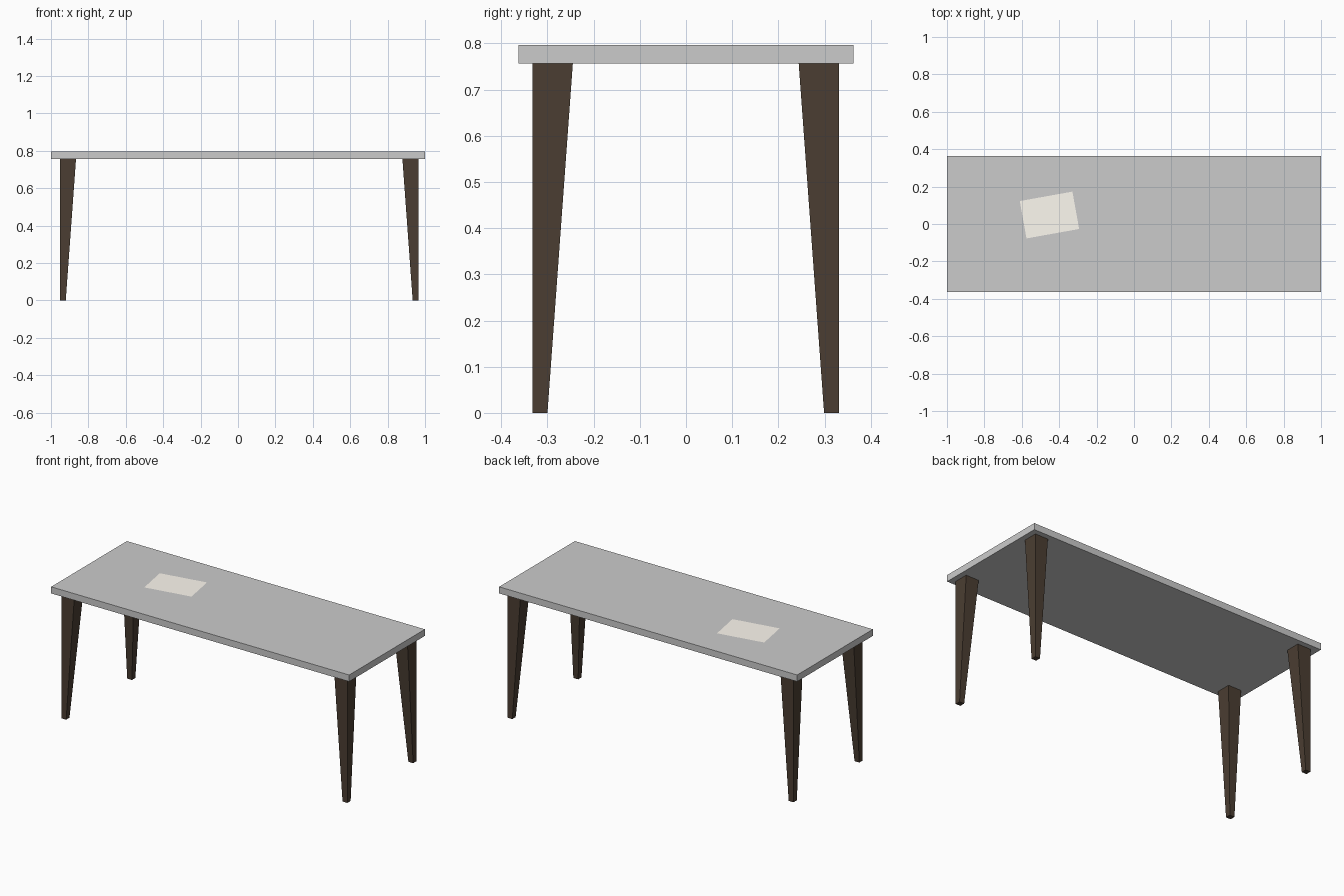
import bpy, bmesh
from math import radians
from mathutils import Matrix, Vector

if "Cube" in bpy.data.objects:
    bpy.data.objects.remove(bpy.data.objects["Cube"])


def material(name, rgb):
    mat = bpy.data.materials.new(name)
    mat.diffuse_color = (*rgb, 1)
    mat.use_nodes = True
    mat.node_tree.nodes["Principled BSDF"].inputs["Base Color"].default_value = mat.diffuse_color
    return mat


def add_object(name, bm, mat=None):
    bmesh.ops.recalc_face_normals(bm, faces=bm.faces)
    mesh = bpy.data.meshes.new(name)
    bm.to_mesh(mesh)
    bm.free()
    if mat:
        mesh.materials.append(mat)
    obj = bpy.data.objects.new(name, mesh)
    bpy.context.collection.objects.link(obj)
    return obj


dark_wood = material("dark_wood", (0.07, 0.048, 0.032))
paper = material("paper", (1.0, 0.96, 0.88))

TOP, UNDER = 0.797, 0.757

# Table top slab
bm = bmesh.new()
bmesh.ops.create_cube(bm, size=1)
bmesh.ops.scale(bm, vec=(2, 0.726, TOP - UNDER), verts=bm.verts)
bmesh.ops.translate(bm, vec=(0, 0, (TOP + UNDER) / 2), verts=bm.verts)
add_object("table_top", bm)

# Tapered legs: outer faces vertical, inner faces slope towards the foot
TOP_W, FOOT_W = 0.087, 0.032
for side, sx, x in (("left", -1, -0.953), ("right", 1, 0.966)):
    for end, sy, y in (("front", -1, -0.332), ("back", 1, 0.331)):
        bm = bmesh.new()
        bmesh.ops.create_cube(bm, size=1)
        for v in bm.verts:
            w = TOP_W if v.co.z > 0 else FOOT_W
            inset_x = 0 if v.co.x * sx > 0 else w
            inset_y = 0 if v.co.y * sy > 0 else w
            v.co = Vector((x - sx * inset_x, y - sy * inset_y,
                           UNDER if v.co.z > 0 else 0))
        add_object(f"{end}_{side}_leg", bm, dark_wood)

# Sheet lying slightly turned on the table
bm = bmesh.new()
bmesh.ops.create_grid(bm, x_segments=1, y_segments=1, size=0.5)
bmesh.ops.scale(bm, vec=(0.286, 0.203, 1), verts=bm.verts)
bmesh.ops.transform(bm, verts=bm.verts,
                    matrix=Matrix.Translation((-0.452, 0.048, TOP + 0.001))
                    @ Matrix.Rotation(radians(10.2), 4, 'Z'))
add_object("paper_sheet", bm, paper)
